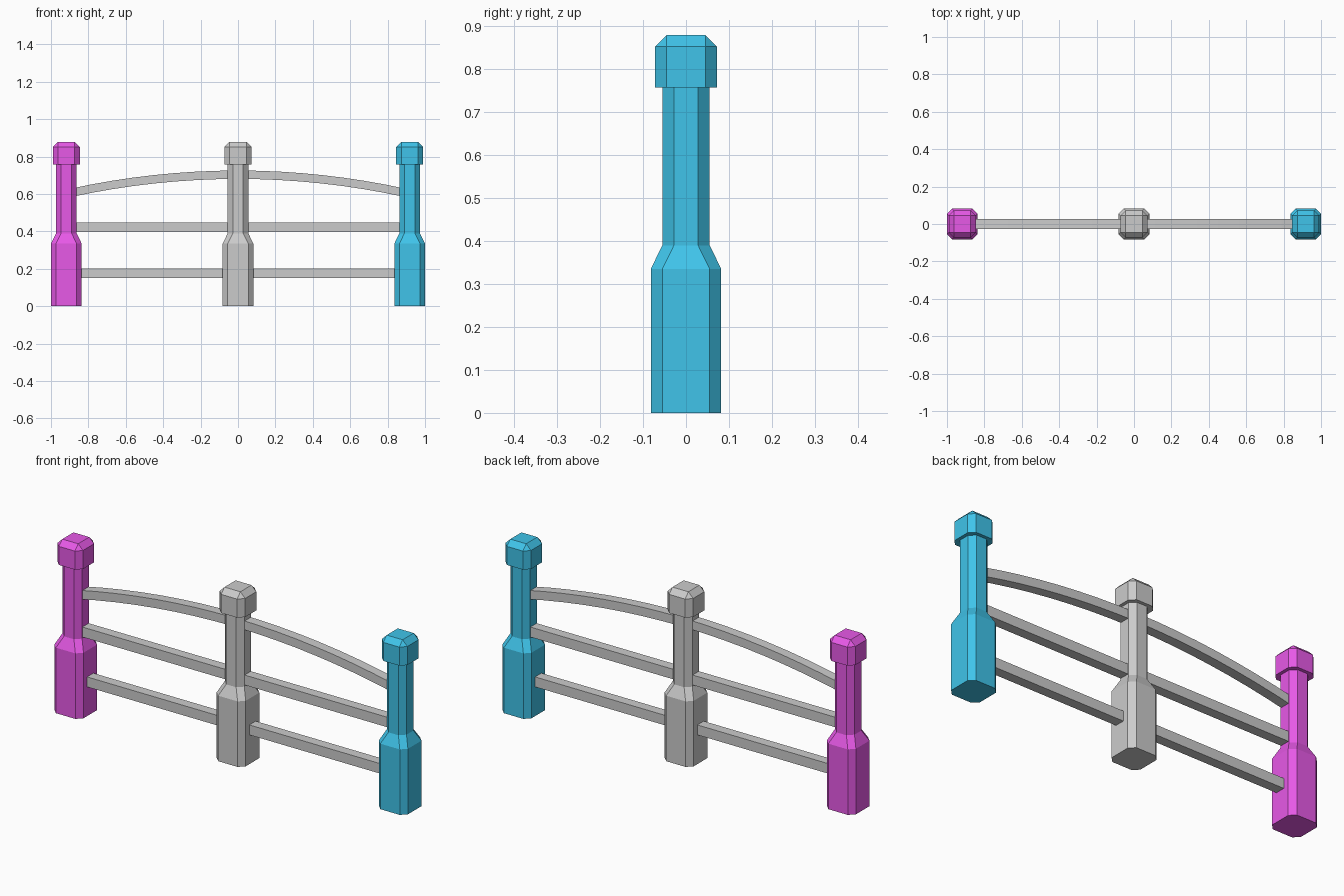
import bpy, bmesh

if "Cube" in bpy.data.objects:
    bpy.data.objects.remove(bpy.data.objects["Cube"])

CH = 0.027      # chamfer used on every post edge
POST_X = 0.918  # centre of the end posts


def finish(bm, name, x=0.0, color=None):
    bmesh.ops.recalc_face_normals(bm, faces=bm.faces[:])
    mesh = bpy.data.meshes.new(name)
    bm.to_mesh(mesh)
    bm.free()
    obj = bpy.data.objects.new(name, mesh)
    obj.location.x = x
    bpy.context.collection.objects.link(obj)
    if color:
        mat = bpy.data.materials.new(name + "_paint")
        mat.diffuse_color = (*color, 1)
        mat.use_nodes = True
        mat.node_tree.nodes["Principled BSDF"].inputs["Base Color"].default_value = mat.diffuse_color
        mesh.materials.append(mat)
    return obj


def loft(bm, rings):
    """Join rings of equal point count and close both ends."""
    loops = [[bm.verts.new(p) for p in r] for r in rings]
    n = len(loops[0])
    for a, b in zip(loops, loops[1:]):
        for i in range(n):
            j = (i + 1) % n
            bm.faces.new((a[i], a[j], b[j], b[i]))
    bm.faces.new(loops[0][::-1])
    bm.faces.new(loops[-1])


def octagon(half, z, c=CH):
    """Square ring with chamfered corners; c = 0 collapses to a square."""
    k = half - c
    return [(half, -k, z), (half, k, z), (k, half, z), (-k, half, z),
            (-half, k, z), (-half, -k, z), (-k, -half, z), (k, -half, z)]


def post(name, x, color=None):
    bm = bmesh.new()
    # wide foot tapering into the slim shaft
    loft(bm, [octagon(0.082, 0), octagon(0.082, 0.335),
              octagon(0.055, 0.39), octagon(0.055, 0.77)])
    # cap with bevelled top
    loft(bm, [octagon(0.072, 0.757), octagon(0.072, 0.852),
              octagon(0.045, 0.879, 0)])
    bmesh.ops.remove_doubles(bm, verts=bm.verts[:], dist=1e-5)
    finish(bm, name, x, color)


def rail(name, z, rise=0.0, segments=1):
    bm = bmesh.new()
    end, w, t = 0.9, 0.0255, 0.0255
    rings = []
    for i in range(segments + 1):
        x = end * (2 * i / segments - 1)
        zc = z - rise * (x / end) ** 2
        ti = t - (0.003 if rise else 0)
        rings.append([(x, -w, zc - ti), (x, w, zc - ti),
                      (x, w, zc + ti), (x, -w, zc + ti)])
    loft(bm, rings)
    finish(bm, name)


# Posts
post("left_post", -POST_X, (0.8, 0.1, 0.8))
post("middle_post", 0)
post("right_post", POST_X, (0.05, 0.55, 0.82))

# Rails
rail("lower_rail", 0.175)
rail("middle_rail", 0.423)
rail("arched_top_rail", 0.703, rise=0.098, segments=16)
